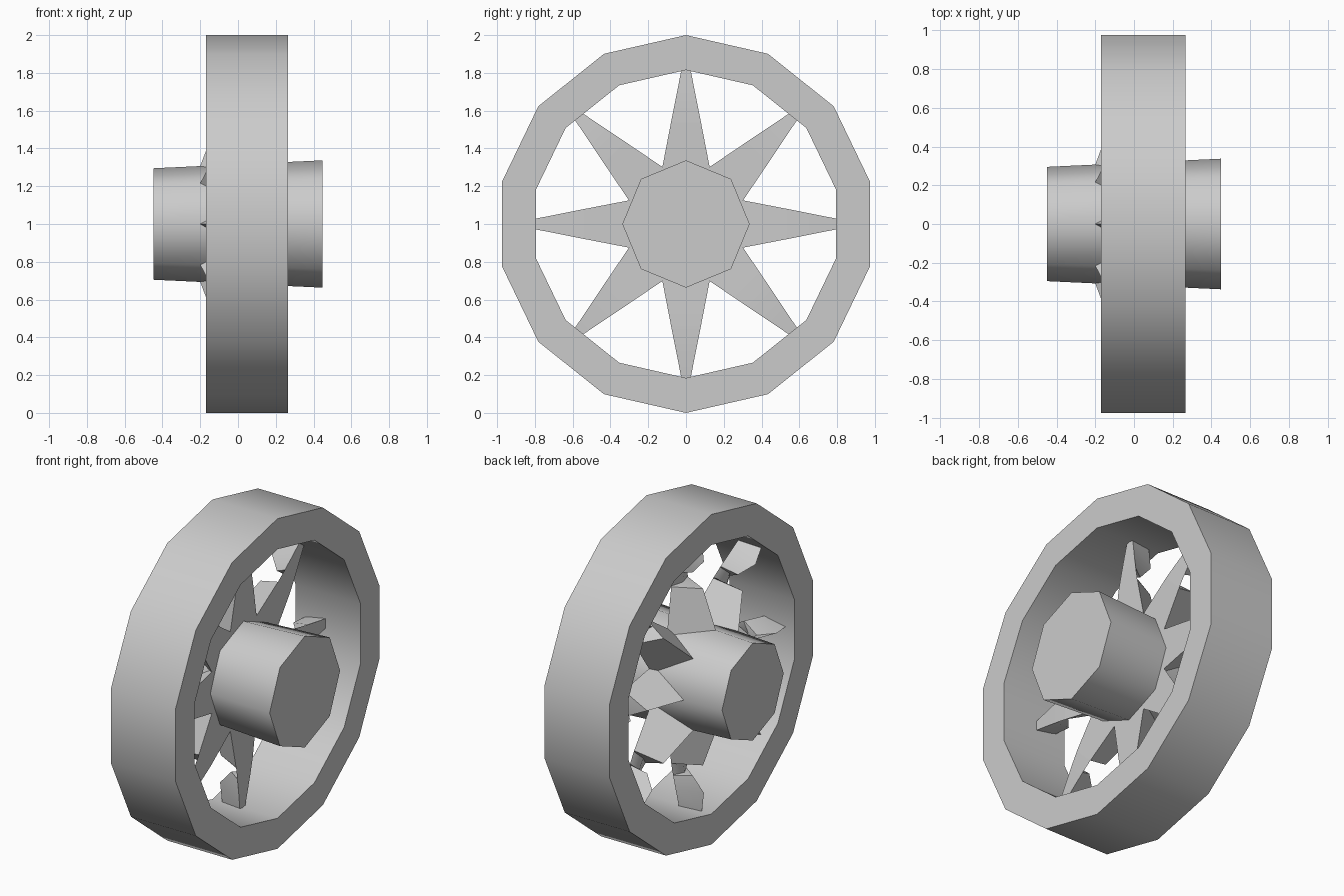
import bpy, bmesh
from math import sin, cos, pi, radians

if "Cube" in bpy.data.objects:
    bpy.data.objects.remove(bpy.data.objects["Cube"])


def finish(name, bm, angle):
    """Turn a bmesh into a named object with smooth shading by angle."""
    bmesh.ops.recalc_face_normals(bm, faces=bm.faces)
    mesh = bpy.data.meshes.new(name)
    bm.to_mesh(mesh)
    bm.free()
    ob = bpy.data.objects.new(name, mesh)
    bpy.context.collection.objects.link(ob)
    bpy.ops.object.select_all(action='DESELECT')
    ob.select_set(True)
    bpy.context.view_layer.objects.active = ob
    bpy.ops.object.shade_smooth_by_angle(angle=radians(angle))
    return ob


def loft(rings, closed_loop=False):
    """Skin equal-sized rings of points, capped or joined end to end."""
    bm = bmesh.new()
    vs = [[bm.verts.new(p) for p in ring] for ring in rings]
    n = len(vs[0])
    pairs = list(zip(vs, vs[1:]))
    if closed_loop:
        pairs.append((vs[-1], vs[0]))
    for a, b in pairs:
        for i in range(n):
            j = (i + 1) % n
            bm.faces.new((a[i], a[j], b[j], b[i]))
    if not closed_loop:
        bm.faces.new(vs[0])
        bm.faces.new(vs[-1])
    return bm


def circle(x, r, n):
    """Polygon around the axle, first corner at the top."""
    return [(x, r * sin(2 * pi * i / n), 1 + r * cos(2 * pi * i / n))
            for i in range(n)]


# rim: 14-sided band
X0, X1, R_OUT, R_IN = -0.17, 0.265, 1.0, 0.815
finish("rim", loft([circle(X0, R_OUT, 14), circle(X1, R_OUT, 14),
                    circle(X1, R_IN, 14), circle(X0, R_IN, 14)], True), 40)

# hub: tapered octagonal block
finish("hub", loft([circle(-0.448, 0.295, 8), circle(0.448, 0.337, 8)]), 50)

# spokes: triangular section (radius, ridge x, flat side x, half width),
# notched near the rim and flared into a small foot
SECTIONS = [
    (0.240, -0.225, 0.035, 0.137),
    (0.535, -0.114, 0.043, 0.080),
    (0.540, 0.020, 0.043, 0.079),
    (0.610, 0.010, 0.041, 0.065),
    (0.615, -0.044, 0.041, 0.064),
    (0.700, -0.120, 0.037, 0.047),
    (0.815, -0.107, 0.030, 0.025),
]
for k in range(8):
    a = k * pi / 4

    def place(x, t, r):
        return (x, r * sin(a) + t * cos(a), 1 + r * cos(a) - t * sin(a))

    rings = [[place(ridge, 0, r), place(flat, w, r), place(flat, -w, r)]
             for r, ridge, flat, w in SECTIONS]
    finish(f"spoke_{k + 1}", loft(rings), 60)
